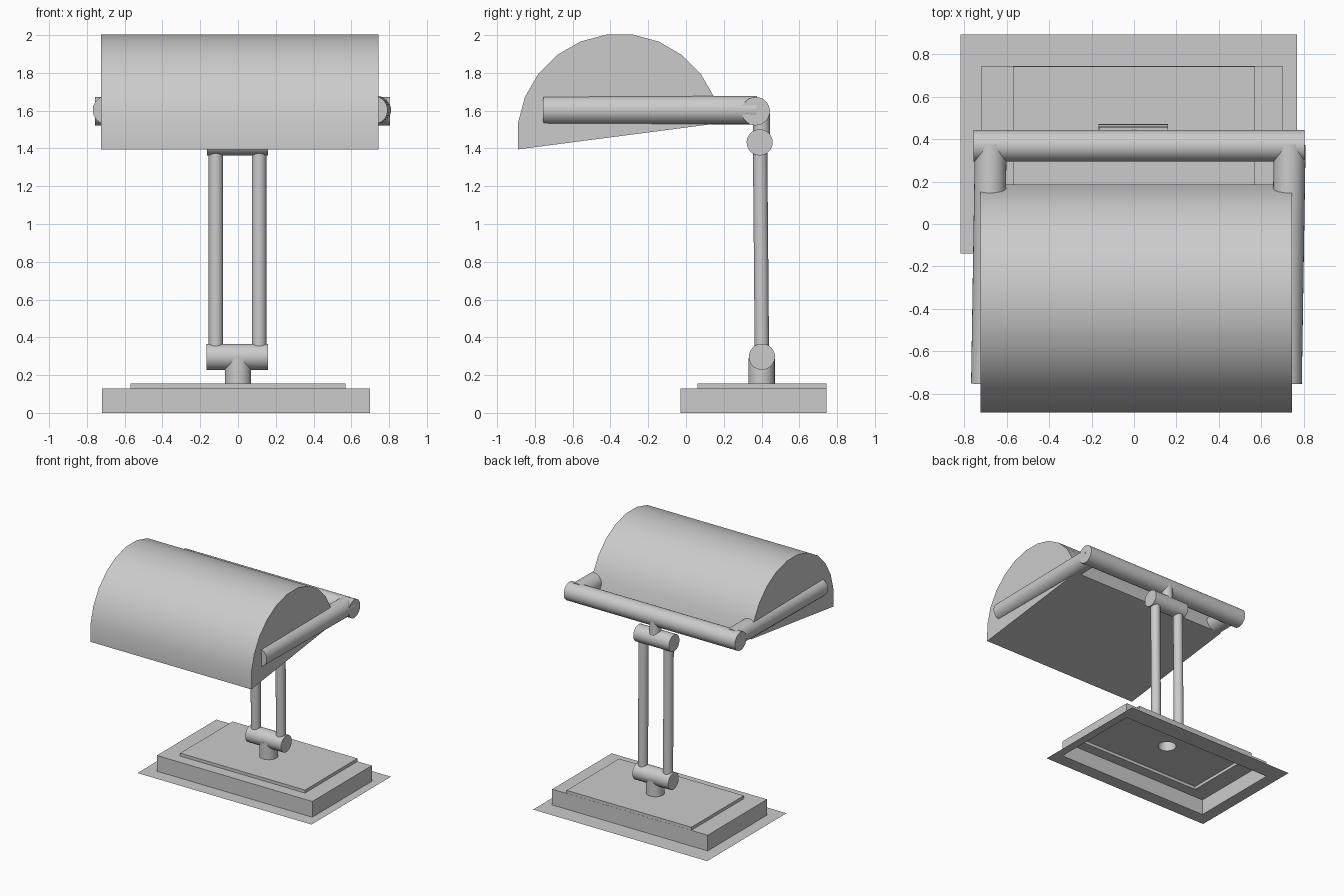
import bpy
import bmesh
import math
from mathutils import Vector

if "Cube" in bpy.data.objects:
    bpy.data.objects.remove(bpy.data.objects["Cube"])

# Single plain grey finish
GREY = (0.6, 0.6, 0.6, 1.0)
grey = bpy.data.materials.new("plain grey")
grey.use_nodes = True
grey.diffuse_color = GREY
grey.node_tree.nodes["Principled BSDF"].inputs["Base Color"].default_value = GREY


def finish(bm, name):
    """Turn a bmesh into a named grey object with smooth curves and sharp edges."""
    mesh = bpy.data.meshes.new(name)
    bm.to_mesh(mesh)
    bm.free()
    mesh.materials.append(grey)
    obj = bpy.data.objects.new(name, mesh)
    bpy.context.collection.objects.link(obj)
    bpy.ops.object.select_all(action="DESELECT")
    obj.select_set(True)
    bpy.context.view_layer.objects.active = obj
    bpy.ops.object.shade_smooth_by_angle(angle=math.radians(35))
    return obj


def rod(name, start, end, radius):
    """Capped cylinder between two points."""
    a, b = Vector(start), Vector(end)
    axis = b - a
    bm = bmesh.new()
    bmesh.ops.create_cone(bm, cap_ends=True, segments=32, radius1=radius,
                          radius2=radius, depth=axis.length)
    turn = axis.to_track_quat("Z", "Y").to_matrix()
    bmesh.ops.rotate(bm, matrix=turn, verts=bm.verts)
    bmesh.ops.translate(bm, vec=(a + b) / 2, verts=bm.verts)
    return finish(bm, name)


def bridge(bm, lower, upper):
    n = len(lower)
    for i in range(n):
        j = (i + 1) % n
        bm.faces.new((lower[i], lower[j], upper[j], upper[i]))


# Hollow stepped base: flat skirt, block, raised plate and open stem socket
def build_base():
    bm = bmesh.new()

    def rect(x0, x1, y0, y1, z):
        return [bm.verts.new((x, y, z))
                for x, y in ((x0, y0), (x1, y0), (x1, y1), (x0, y1))]

    def circle(z, radius=0.07, count=32):
        return [bm.verts.new((radius * math.cos(t), 0.4 + radius * math.sin(t), z))
                for t in (2 * math.pi * i / count for i in range(count))]

    block = (-0.72, 0.70, -0.03, 0.745)
    plate = (-0.57, 0.57, 0.06, 0.744)
    rings = [rect(-0.82, 0.77, -0.14, 0.895, 0), rect(*block, 0), rect(*block, 0.13),
             rect(*plate, 0.13), rect(*plate, 0.155)]
    for lower, upper in zip(rings, rings[1:]):
        bridge(bm, lower, upper)

    # Plate top around the stem hole, then the stem
    hole, stem_top = circle(0.155), circle(0.29)
    bridge(bm, hole, stem_top)
    bm.faces.new(stem_top)
    edges = []
    for ring in (rings[-1], hole):
        for i, v in enumerate(ring):
            w = ring[(i + 1) % len(ring)]
            edges.append(bm.edges.get((v, w)) or bm.edges.new((v, w)))
    filled = bmesh.ops.triangle_fill(bm, use_beauty=True, edges=edges, normal=(0, 0, 1))
    for item in filled["geom"]:
        if isinstance(item, bmesh.types.BMFace):
            item.normal_update()
            if item.normal.z < 0:
                item.normal_flip()
    return finish(bm, "base")


# Half-round shade, tilted down toward the front, closed at ends and underside
def build_shade():
    bm = bmesh.new()
    tilt, radius, steps = math.radians(7.4), 0.542, 12
    ends = []
    for x in (-0.725, 0.745):
        ends.append([bm.verts.new((x, -0.352 + radius * math.cos(t),
                                   1.465 + radius * math.sin(t)))
                     for t in (tilt + math.pi * i / steps for i in range(steps + 1))])
    bridge(bm, *ends)
    for end in ends:
        bm.faces.new(end)
    bmesh.ops.recalc_face_normals(bm, faces=bm.faces)
    return finish(bm, "shade")


build_base()
build_shade()

# Pivots and the twin posts between them
rod("lower_pivot", (-0.167, 0.402, 0.297), (0.16, 0.402, 0.297), 0.069)
rod("upper_pivot", (-0.165, 0.39, 1.432), (0.16, 0.39, 1.432), 0.069)
for side, x in (("right", -0.117), ("left", 0.112)):
    rod(side + "_post", (x, 0.402, 0.297), (x, 0.392, 1.432), 0.038)

# Neck, crossbar and the arms gripping the shade
rod("neck", (0, 0.402, 1.43), (0, 0.398, 1.6), 0.045)
rod("crossbar", (-0.757, 0.369, 1.597), (0.805, 0.369, 1.597), 0.075)
for side, x in (("right", -0.676), ("left", 0.735)):
    rod(side + "_arm", (x - 0.018, -0.755, 1.603), (x, 0.375, 1.603), 0.075)
